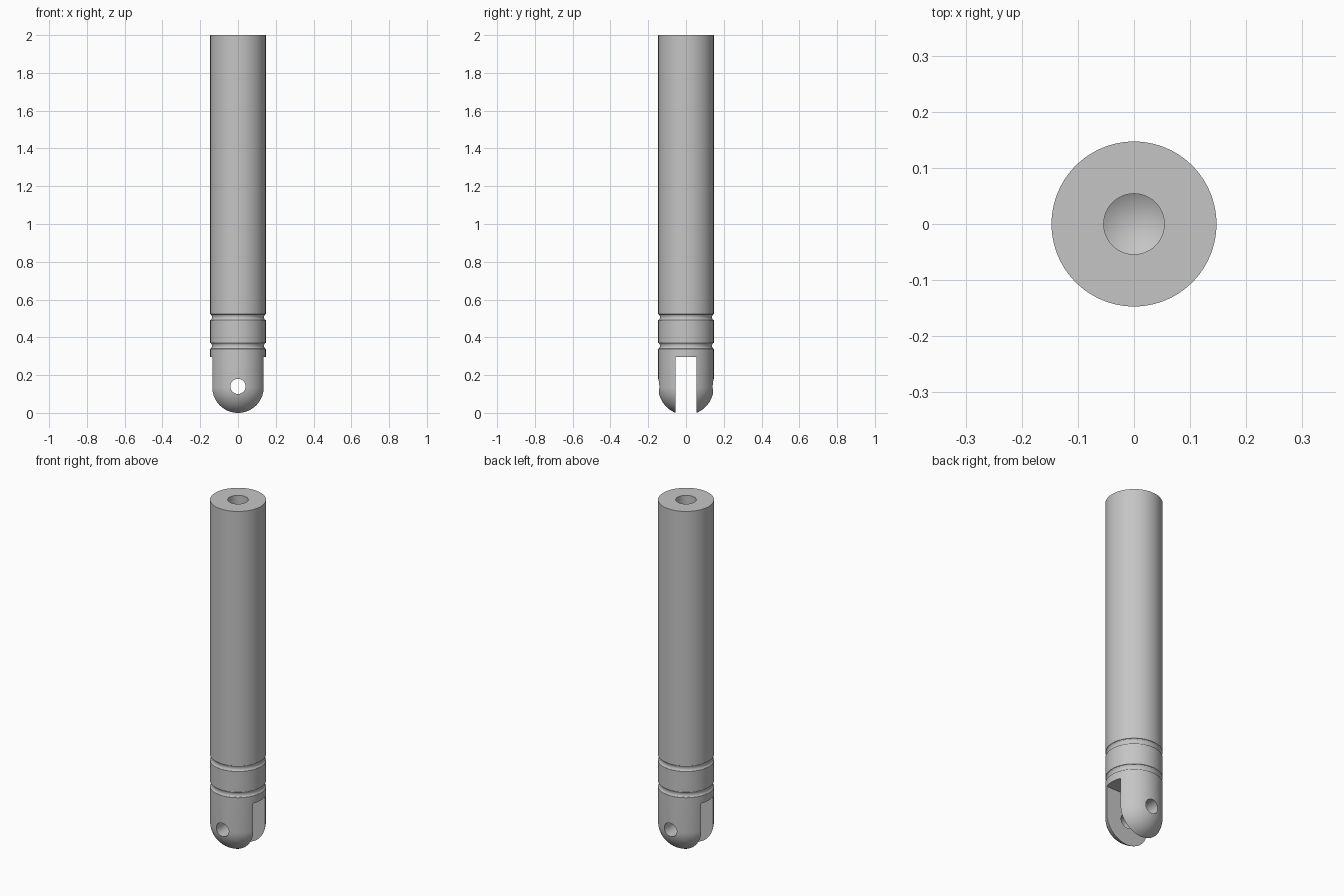
import bpy
import bmesh
from math import pi, sin, cos, sqrt, radians

default = bpy.data.objects.get("Cube")
if default:
    bpy.data.objects.remove(default, do_unlink=True)

RADIUS, HEIGHT = 0.147, 2.0
SLOT_HALF, SLOT_TOP = 0.055, 0.295
PIN_RADIUS, PIN_Z = 0.04, 0.14
BORE_RADIUS, BORE_DEPTH = 0.054, 0.4
# The slot removes the lowest tip of the dome, so its centre sits lower
DOME_Z = sqrt(RADIUS**2 - SLOT_HALF**2)

steel = bpy.data.materials.new("grey steel")
steel.use_nodes = True
GREY = (0.56, 0.56, 0.56, 1)
steel.diffuse_color = GREY
steel.node_tree.nodes["Principled BSDF"].inputs["Base Color"].default_value = GREY


def groove(z, half=0.016, depth=0.009, steps=8):
    """Rounded groove points, from bottom to top."""
    return [(RADIUS - depth * sin(pi * i / steps), z - half * cos(pi * i / steps))
            for i in range(steps + 1)]


def lathe(name, profile, segments=96):
    bm = bmesh.new()
    verts = [bm.verts.new((r, 0, z)) for r, z in profile]
    edges = [bm.edges.new(pair) for pair in zip(verts, verts[1:])]
    bmesh.ops.spin(bm, geom=verts + edges, cent=(0, 0, 0), axis=(0, 0, 1),
                   angle=2 * pi, steps=segments, use_merge=True)
    bmesh.ops.remove_doubles(bm, verts=bm.verts, dist=1e-5)
    bmesh.ops.recalc_face_normals(bm, faces=bm.faces)
    mesh = bpy.data.meshes.new(name)
    bm.to_mesh(mesh)
    bm.free()
    obj = bpy.data.objects.new(name, mesh)
    bpy.context.collection.objects.link(obj)
    return obj


def cut(target, cutter):
    cutter.hide_render = True
    cutter.data.materials.append(steel)
    mod = target.modifiers.new("cut", "BOOLEAN")
    mod.operation, mod.solver, mod.object = "DIFFERENCE", "EXACT", cutter
    bpy.context.view_layer.objects.active = target
    bpy.ops.object.modifier_apply(modifier=mod.name)
    bpy.data.objects.remove(cutter, do_unlink=True)


# Rod: domed end, two grooves, flat top with a conical-bottomed bore
dome = [(RADIUS * sin(a), DOME_Z - RADIUS * cos(a))
        for a in (pi / 2 * i / 20 for i in range(21))]
bore = [(RADIUS, HEIGHT), (BORE_RADIUS, HEIGHT),
        (BORE_RADIUS, HEIGHT - BORE_DEPTH),
        (0, HEIGHT - BORE_DEPTH - BORE_RADIUS * 0.6)]
rod = lathe("clevis_rod", dome + groove(0.355) + groove(0.507) + bore)
rod.data.materials.append(steel)

# Fork slot through the domed end
bpy.ops.mesh.primitive_cube_add(size=1, location=(0, 0, SLOT_TOP - 0.25))
slot = bpy.context.object
slot.name = "slot_cutter"
slot.scale = (1, SLOT_HALF * 2, 0.5)
cut(rod, slot)

# Pin hole through both fork cheeks
bpy.ops.mesh.primitive_cylinder_add(vertices=48, radius=PIN_RADIUS, depth=1,
                                    location=(0, 0, PIN_Z), rotation=(pi / 2, 0, 0))
pin = bpy.context.object
pin.name = "pin_hole_cutter"
cut(rod, pin)

# Smooth curved walls, crisp machined edges
bpy.ops.object.select_all(action="DESELECT")
rod.select_set(True)
bpy.context.view_layer.objects.active = rod
bpy.ops.object.shade_smooth_by_angle(angle=radians(30))
